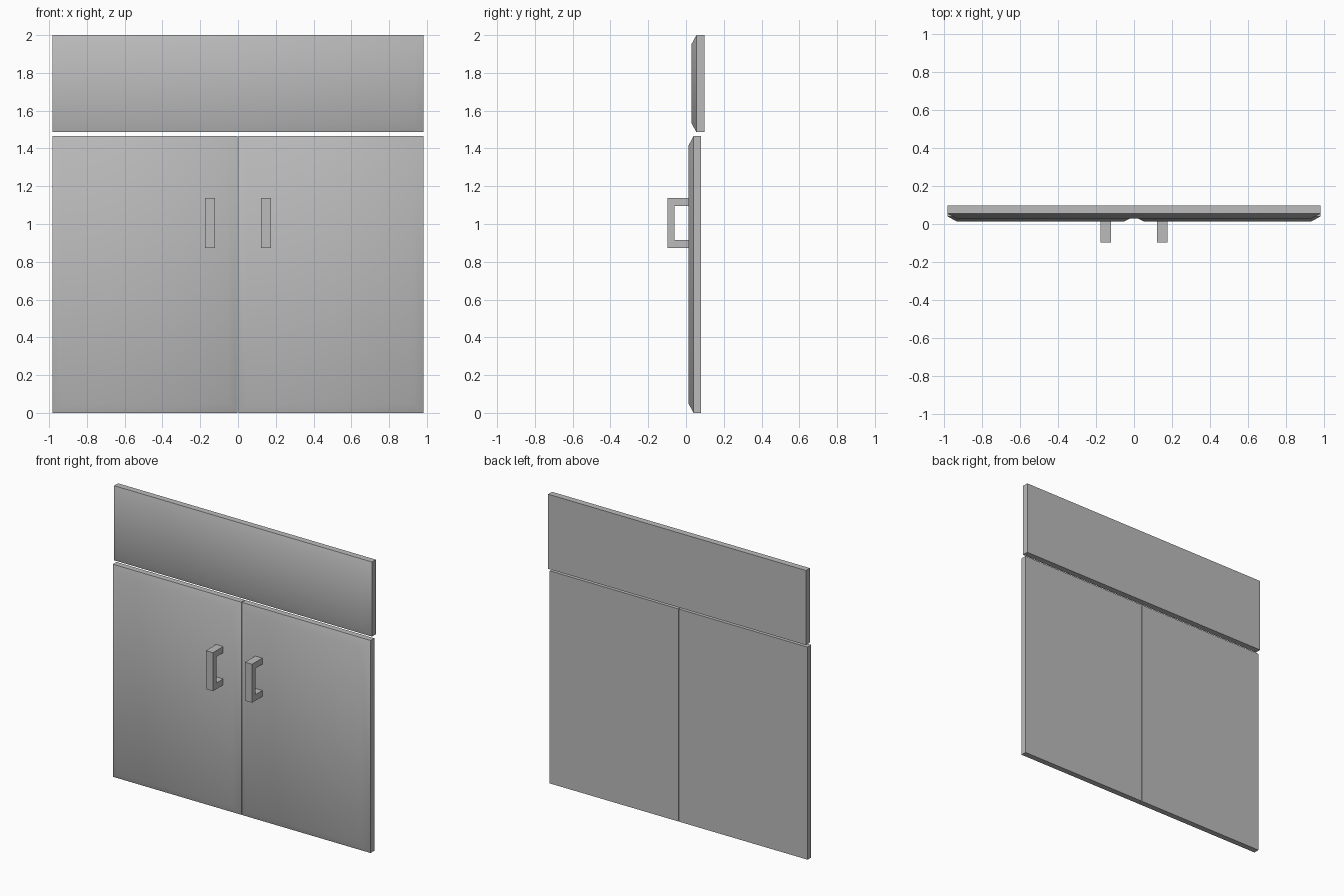
import bpy
import bmesh
from math import radians

cube = bpy.data.objects.get("Cube")
if cube:
    bpy.data.objects.remove(cube, do_unlink=True)

grey = bpy.data.materials.new("plain grey")
grey.use_nodes = True
colour = (0.5, 0.5, 0.5, 1)
grey.diffuse_color = colour
grey.node_tree.nodes["Principled BSDF"].inputs["Base Color"].default_value = colour


def finish(name, bm):
    bmesh.ops.recalc_face_normals(bm, faces=bm.faces)
    mesh = bpy.data.meshes.new(name)
    bm.to_mesh(mesh)
    bm.free()
    mesh.materials.append(grey)
    obj = bpy.data.objects.new(name, mesh)
    bpy.context.collection.objects.link(obj)
    return obj


def panel(name, x0, x1, z0, z1, front, rim, back, inset=0.05):
    """Flat slab whose front is raised to a softly shaded, chamfered field."""
    bm = bmesh.new()
    rings = []
    for y, d in ((back, 0), (rim, 0), (front, inset)):
        corners = ((x0 + d, z0 + d), (x1 - d, z0 + d), (x1 - d, z1 - d), (x0 + d, z1 - d))
        rings.append([bm.verts.new((x, y, z)) for x, z in corners])
    for a, b in zip(rings, rings[1:]):
        for i in range(4):
            j = (i + 1) % 4
            bm.faces.new((a[i], a[j], b[j], b[i]))
    bm.faces.new(rings[0])
    bm.faces.new(rings[-1])
    obj = finish(name, bm)
    bpy.ops.object.select_all(action='DESELECT')
    obj.select_set(True)
    bpy.context.view_layer.objects.active = obj
    bpy.ops.object.shade_smooth_by_angle(angle=radians(45))


def handle(name, x0, x1):
    """Square C-shaped pull, extruded across its width."""
    tip, inner, root = -0.098, -0.062, 0.013
    low, low_in, high_in, high = 0.873, 0.915, 1.095, 1.138
    profile = ((root, low), (tip, low), (tip, high), (root, high),
               (root, high_in), (inner, high_in), (inner, low_in), (root, low_in))
    bm = bmesh.new()
    face = bm.faces.new([bm.verts.new((x0, y, z)) for y, z in profile])
    moved = bmesh.ops.extrude_face_region(bm, geom=[face])["geom"]
    verts = [v for v in moved if isinstance(v, bmesh.types.BMVert)]
    bmesh.ops.translate(bm, verts=verts, vec=(x1 - x0, 0, 0))
    finish(name, bm)


# Drawer front across the top
half = 0.983
panel("drawer_front", -half, half, 1.486, 2.0, 0.028, 0.055, 0.098)

# Pair of doors with their pulls
for side, s in (("left", 1), ("right", -1)):
    x0, x1 = sorted((s * 0.002, s * half))
    panel(side + "_door", x0, x1, 0, 1.465, 0.013, 0.04, 0.08)
    x0, x1 = sorted((s * 0.122, s * 0.176))
    handle(side + "_handle", x0, x1)
